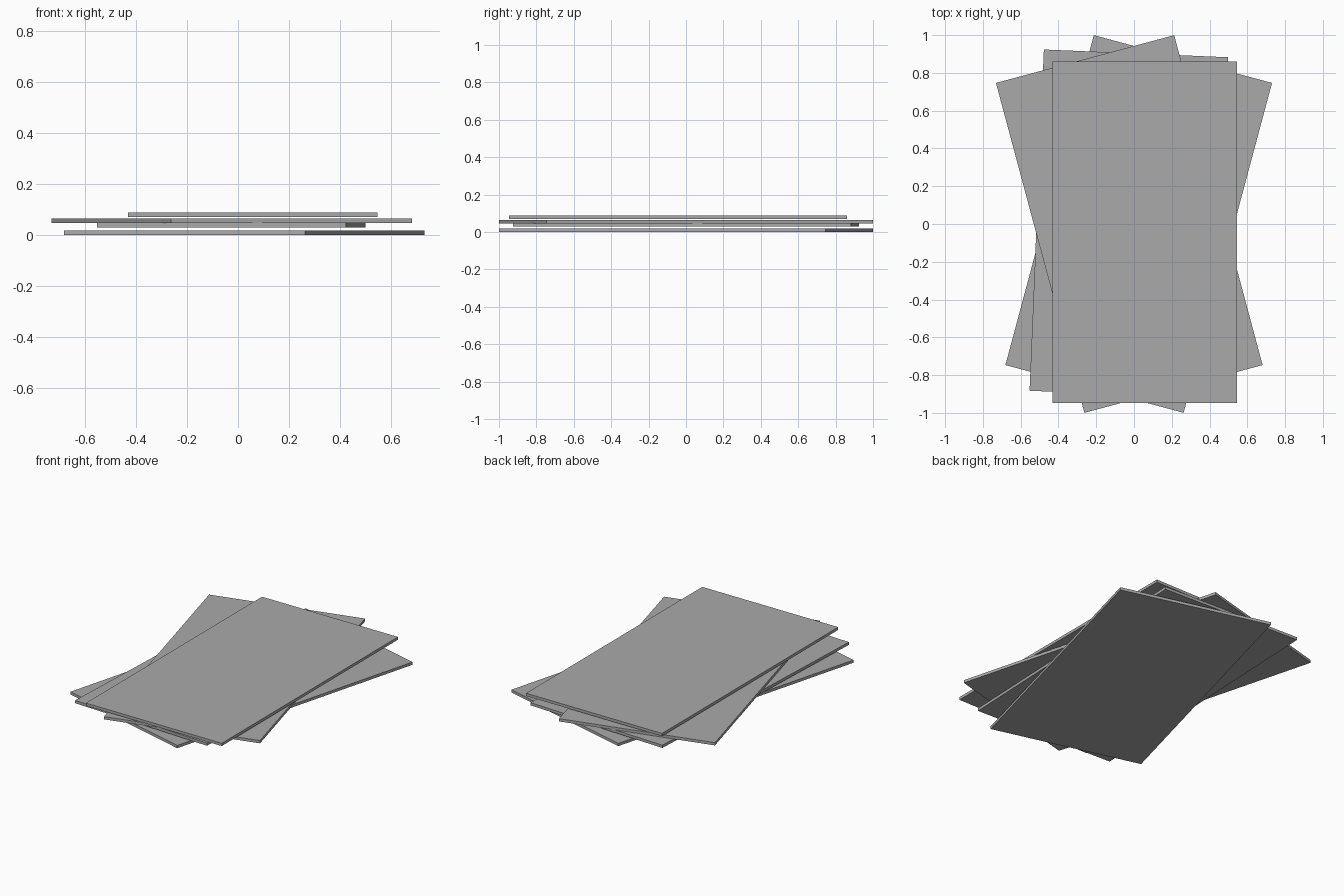
import bpy
import math

cube = bpy.data.objects.get("Cube")
if cube:
    bpy.data.objects.remove(cube, do_unlink=True)

WIDTH, LENGTH, THICK = 0.977, 1.808, 0.018

# One plain grey for every sheet
grey = bpy.data.materials.new("sheet_grey")
grey.use_nodes = True
colour = (0.4, 0.4, 0.4, 1)
grey.diffuse_color = colour
grey.node_tree.nodes["Principled BSDF"].inputs["Base Color"].default_value = colour


def add_sheet(name, x, y, base, turn):
    """Thin flat slab resting at height base, turned about z in degrees."""
    bpy.ops.mesh.primitive_cube_add(
        size=1, location=(x, y, base + THICK / 2),
        rotation=(0, 0, math.radians(turn)))
    sheet = bpy.context.object
    sheet.name = name
    sheet.scale = (WIDTH, LENGTH, THICK)
    bpy.ops.object.transform_apply(location=False, rotation=False, scale=True)
    sheet.data.materials.append(grey)


# Loose pile of sheets, from the lowest up
add_sheet("bottom_sheet", 0.025, 0, 0, -15)
add_sheet("lower_middle_sheet", -0.027, 0, 0.03, -2.4)
add_sheet("upper_middle_sheet", -0.025, 0, 0.047, 15)
add_sheet("top_sheet", 0.058, -0.043, 0.07, 0)
